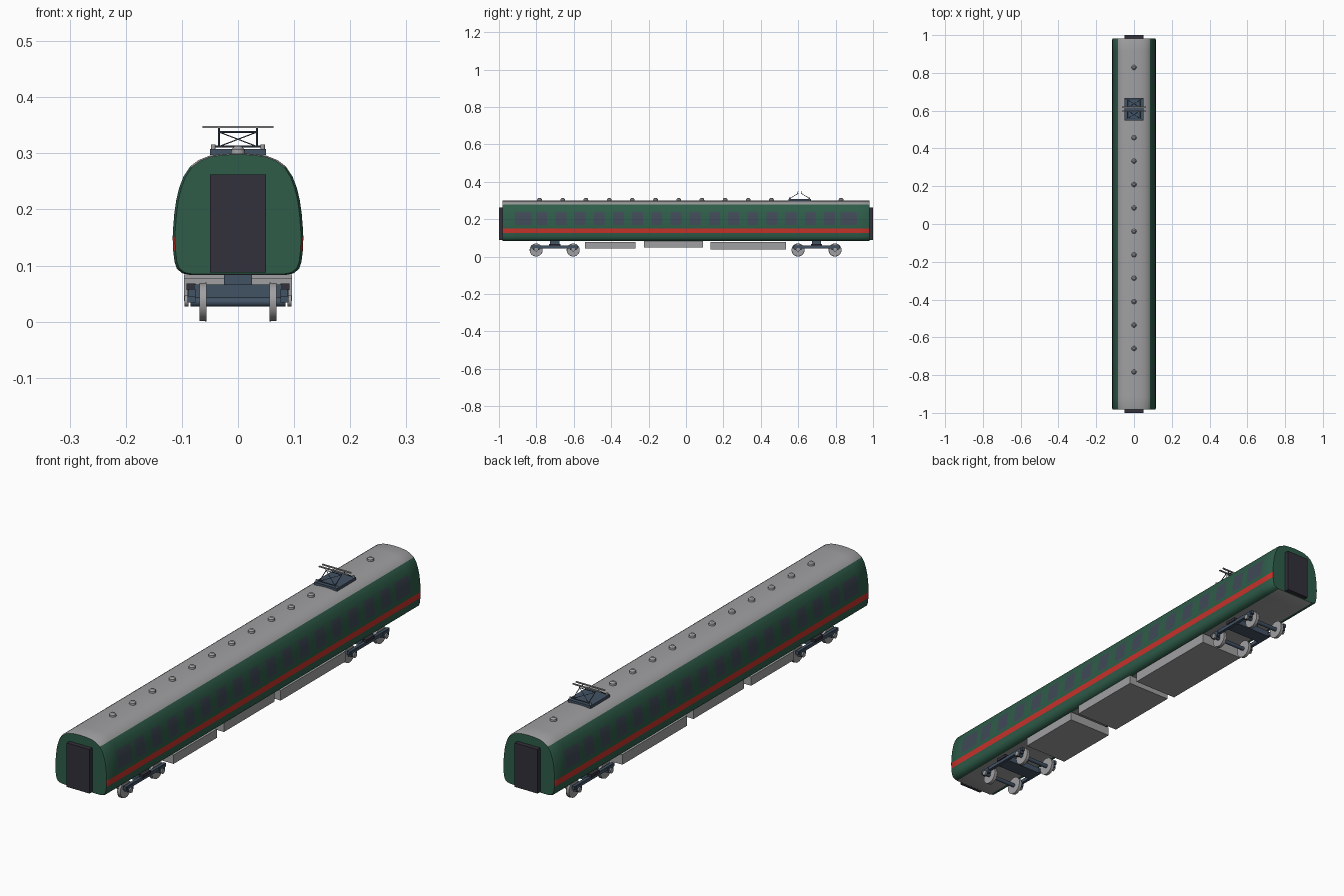
import bpy, bmesh, math
from mathutils import Vector

if "Cube" in bpy.data.objects:
    bpy.data.objects.remove(bpy.data.objects["Cube"])


def material(name, rgb):
    m = bpy.data.materials.new(name)
    m.diffuse_color = (*[(c / 255 / 12.92 if c < 11 else ((c / 255 + 0.055) / 1.055) ** 2.4) for c in rgb], 1)
    m.use_nodes = True
    m.node_tree.nodes["Principled BSDF"].inputs["Base Color"].default_value = m.diffuse_color
    return m


GREEN = material("body green", (46, 92, 73))
GREY = material("roof grey", (160, 160, 162))
RED = material("stripe red", (200, 50, 42))
GLASS = material("window glass", (63, 73, 86))
DARK = material("door dark", (50, 48, 58))
SLATE = material("slate metal", (66, 82, 100))


def finish(bm, name, mats, smooth=False):
    bmesh.ops.recalc_face_normals(bm, faces=bm.faces)
    mesh = bpy.data.meshes.new(name)
    bm.to_mesh(mesh)
    bm.free()
    ob = bpy.data.objects.new(name, mesh)
    bpy.context.collection.objects.link(ob)
    for m in mats:
        mesh.materials.append(m)
    if smooth:
        bpy.ops.object.select_all(action='DESELECT')
        ob.select_set(True)
        bpy.context.view_layer.objects.active = ob
        bpy.ops.object.shade_smooth_by_angle(angle=math.radians(35))
    return ob


def box(name, x, y, z, mat):
    """Box from (min, max) ranges."""
    bm = bmesh.new()
    bmesh.ops.create_cube(bm, size=1)
    for v in bm.verts:
        v.co = [r[0] + (c + 0.5) * (r[1] - r[0]) for c, r in zip(v.co, (x, y, z))]
    return finish(bm, name, [mat])


def rod(name, a, b, r, mat, r2=None, sides=24):
    """Round bar or cone between two points."""
    a, b = Vector(a), Vector(b)
    bm = bmesh.new()
    bmesh.ops.create_cone(bm, cap_ends=True, segments=sides, radius1=r,
                          radius2=r if r2 is None else r2, depth=(b - a).length)
    q = (b - a).to_track_quat('Z', 'Y')
    for v in bm.verts:
        v.co = q @ v.co + (a + b) / 2
    return finish(bm, name, [mat], True)


# Body shell: half profile from floor to roof ridge, lofted along y
half = [(0.085, 0.083), (0.099, 0.086), (0.109, 0.094), (0.113, 0.106), (0.1155, 0.126), (0.1165, 0.15),
        (0.1155, 0.168), (0.1135, 0.193), (0.110, 0.217), (0.105, 0.238), (0.097, 0.259),
        (0.085, 0.277), (0.070, 0.288), (0.050, 0.296), (0.025, 0.299)]
profile = half + [(0, 0.30)] + [(-x, z) for x, z in reversed(half)]

panes = [(-0.915, -0.825), (0.825, 0.915)]
panes += [(-0.80 + 0.1025 * i, -0.742 + 0.1025 * i) for i in range(16)]
stations = sorted([-0.982, -0.976, 0.976, 0.982] + [y for p in panes for y in p])

bm = bmesh.new()
rings = []
for y in stations:
    s = 0.965 if abs(y) > 0.98 else 1.0
    rings.append([bm.verts.new((x * s, y, 0.19 + (z - 0.19) * (0.5 + s / 2))) for x, z in profile])
n = len(profile)
for r0, r1 in zip(rings, rings[1:]):
    ym = (r0[0].co.y + r1[0].co.y) / 2
    glazed = any(a < ym < b for a, b in panes)
    for i in range(n):
        j = (i + 1) % n
        f = bm.faces.new((r0[i], r0[j], r1[j], r1[i]))
        zm = (profile[i][1] + profile[j][1]) / 2
        if zm > 0.277 or zm < 0.084:
            f.material_index = 1
        elif 0.126 < zm < 0.15:
            f.material_index = 2
        elif glazed and 0.168 < zm < 0.238:
            f.material_index = 3
bm.faces.new(rings[0])
bm.faces.new(rings[-1])
finish(bm, "body_shell", [GREEN, GREY, RED, GLASS], True)

# Gangway doors at both ends
for s in (-1, 1):
    box("end_door", (-0.05, 0.05), sorted((s * 0.975, s * 1.0)), (0.088, 0.262), DARK)

# Roof vents
for k in list(range(11)) + [13]:
    y = -0.783 + 0.124 * k
    rod("roof_vent", (0, y, 0.297), (0, y, 0.307), 0.013, GREY, 0.012, 16)
    rod("roof_vent_cap", (0, y, 0.307), (0, y, 0.313), 0.012, GREY, 0.006, 16)

# Underfloor equipment boxes
for y0, y1, z0 in ((-0.54, -0.27, 0.042), (-0.225, 0.09, 0.048), (0.13, 0.535, 0.037)):
    box("equipment_box", (-0.096, 0.096), (y0, y1), (z0, 0.084 if z0 > 0.045 else 0.077), GREY)

# Bogies: side beams, bolster, axles and wheels
for yc in (-0.702, 0.698):
    box("bogie_bolster", (-0.078, 0.078), (yc - 0.03, yc + 0.03), (0.042, 0.066), SLATE)
    box("bogie_pivot", (-0.025, 0.025), (yc - 0.025, yc + 0.025), (0.066, 0.084), SLATE)
    for s in (-1, 1):
        box("bogie_side_beam", sorted((s * 0.076, s * 0.088)), (yc - 0.125, yc + 0.125), (0.044, 0.058), SLATE)
        box("bogie_spring", sorted((s * 0.076, s * 0.092)), (yc - 0.025, yc + 0.025), (0.056, 0.068), DARK)
    for d in (-0.099, 0.099):
        y = yc + d
        rod("axle", (-0.085, y, 0.035), (0.085, y, 0.035), 0.008, SLATE)
        for s in (-1, 1):
            rod("wheel", (s * 0.058, y, 0.035), (s * 0.069, y, 0.035), 0.034, GREY, sides=32)
            rod("wheel_flange", (s * 0.056, y, 0.035), (s * 0.059, y, 0.035), 0.035, GREY, sides=32)
            box("axle_box", sorted((s * 0.076, s * 0.09)), (y - 0.018, y + 0.018), (0.034, 0.056), SLATE)
            rod("axle_cap", (s * 0.088, y, 0.037), (s * 0.095, y, 0.037), 0.01, GREY, sides=16)

# Pantograph: base, insulators, folding arms and contact bars
PY = 0.608
box("pantograph_base", (-0.05, 0.05), (PY - 0.06, PY + 0.06), (0.297, 0.308), SLATE)
for s in (-1, 1):
    for t in (-1, 1):
        rod("insulator", (s * 0.044, PY + t * 0.052, 0.306), (s * 0.044, PY + t * 0.052, 0.316), 0.004, GREY, sides=12)
        rod("pantograph_arm", (s * 0.034, PY + t * 0.05, 0.312), (s * 0.034, PY + t * 0.008, 0.338), 0.0015, SLATE, sides=8)
        rod("arm_brace", (s * 0.034, PY + t * 0.05, 0.312), (-s * 0.034, PY + t * 0.008, 0.338), 0.001, SLATE, sides=8)
    rod("arm_cross_bar", (-0.034, PY + s * 0.008, 0.338), (0.034, PY + s * 0.008, 0.338), 0.0015, SLATE, sides=8)
    rod("arm_foot_bar", (-0.044, PY + s * 0.05, 0.312), (0.044, PY + s * 0.05, 0.312), 0.0015, SLATE, sides=8)
    box("contact_bar", (-0.063, 0.063), (PY + s * 0.01 - 0.003, PY + s * 0.01 + 0.003), (0.345, 0.349), GREY)
    rod("contact_bar_post", (s * 0.034, PY - 0.01, 0.338), (s * 0.034, PY - 0.01, 0.346), 0.0015, SLATE, sides=8)
    rod("contact_bar_post", (s * 0.034, PY + 0.01, 0.338), (s * 0.034, PY + 0.01, 0.346), 0.0015, SLATE, sides=8)
